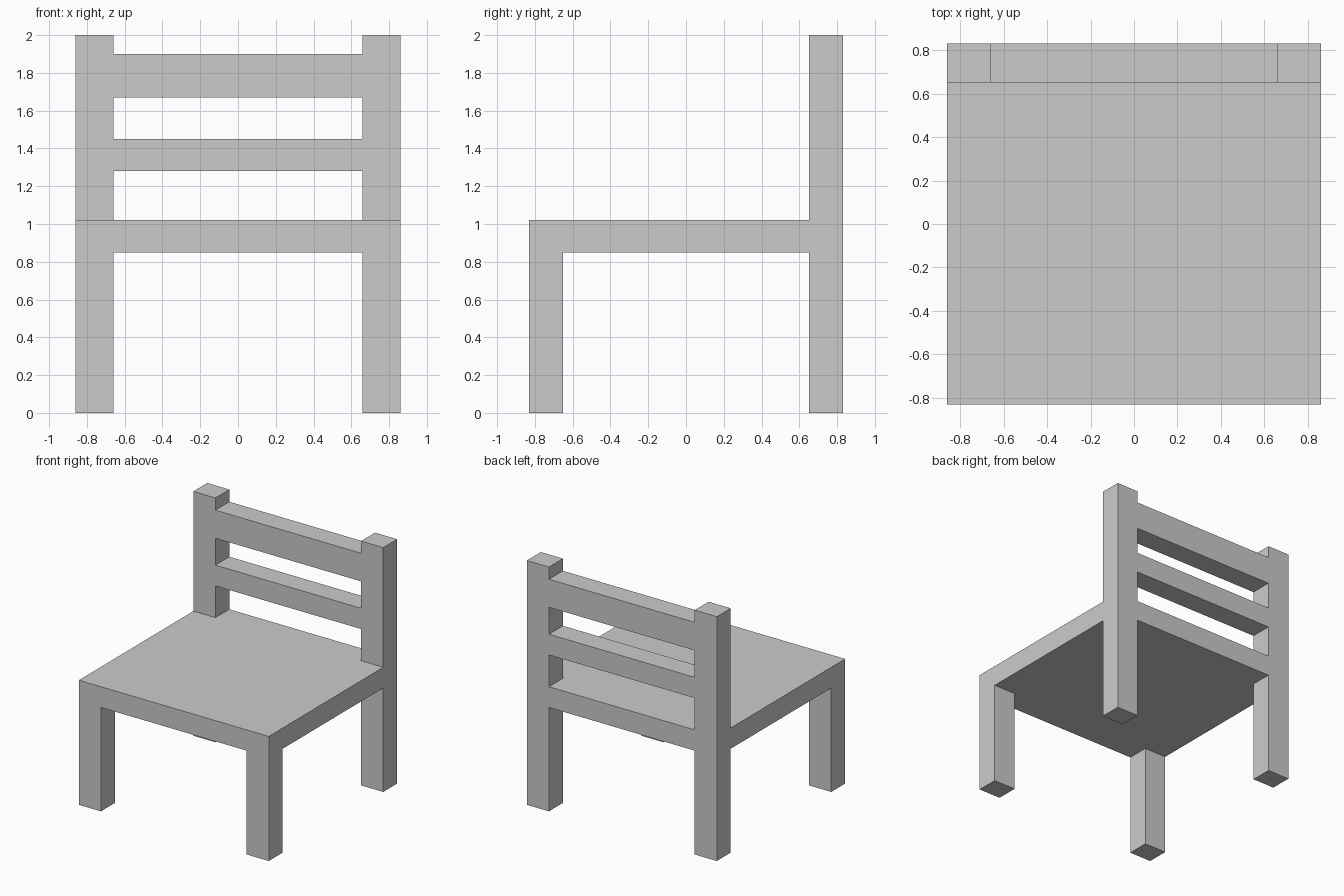
import bpy

if "Cube" in bpy.data.objects:
    bpy.data.objects.remove(bpy.data.objects["Cube"])

HX, HY = 0.86, 0.83            # half width and half depth of the chair
IX, IY = 0.66, 0.65            # inner edges of the legs
SEAT_BOTTOM, SEAT_TOP, TOP = 0.85, 1.02, 2.0


def box(name, x, y, z, mirror=False):
    """Box from (min, max) ranges, optionally mirrored across x = 0."""
    bpy.ops.mesh.primitive_cube_add(size=1)
    ob = bpy.context.object
    ob.name = ob.data.name = name
    for v in ob.data.vertices:
        v.co = [(lo + hi) / 2 + c * (hi - lo)
                for c, (lo, hi) in zip(v.co, (x, y, z))]
    if mirror:
        mod = ob.modifiers.new("Mirror", 'MIRROR')
        mod.use_mirror_merge = False
    return ob


# Seat slab
box("seat", (-HX, HX), (-HY, HY), (SEAT_BOTTOM, SEAT_TOP))

# Legs under the seat corners, in left/right pairs
box("front_legs", (IX, HX), (-HY, -IY), (0, SEAT_BOTTOM), mirror=True)
box("back_legs", (IX, HX), (IY, HY), (0, SEAT_BOTTOM), mirror=True)

# Backrest posts continuing the back legs
box("back_posts", (IX, HX), (IY, HY), (SEAT_TOP, TOP), mirror=True)

# Backrest slats, flush with the posts
box("lower_slat", (-IX, IX), (IY, HY), (1.28, 1.45))
box("upper_slat", (-IX, IX), (IY, HY), (1.67, 1.90))
